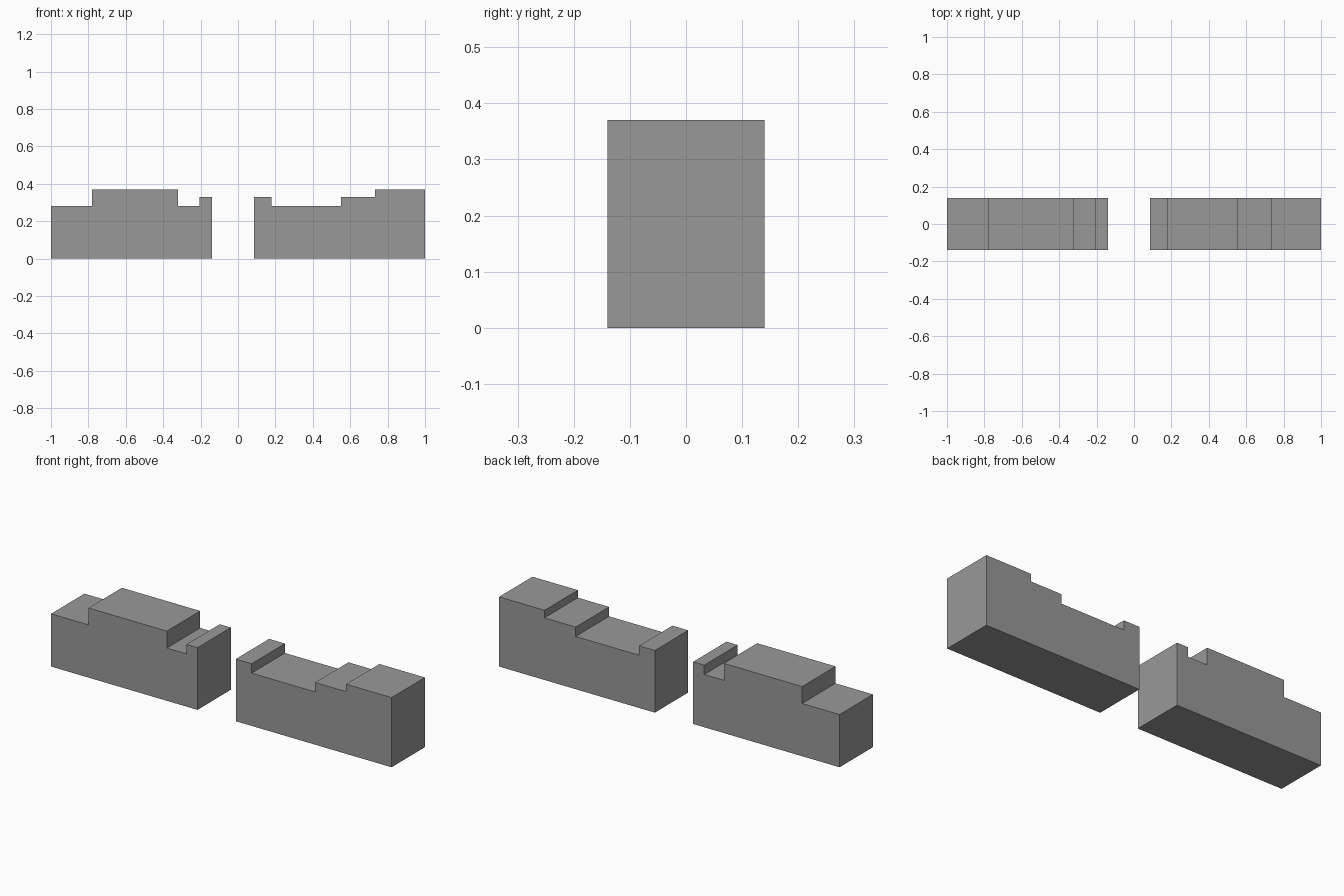
import bpy
import bmesh

cube = bpy.data.objects.get("Cube")
if cube:
    bpy.data.objects.remove(cube, do_unlink=True)

GREY = (0.318, 0.318, 0.318, 1.0)
HALF_DEPTH = 0.14
LOW, MID, HIGH = 0.28, 0.33, 0.37

grey = bpy.data.materials.new("plain_grey")
grey.use_nodes = True
grey.diffuse_color = GREY
grey.node_tree.nodes["Principled BSDF"].inputs["Base Color"].default_value = GREY


def stepped_block(name, start, steps):
    """Extrude a stepped side profile; steps are (end x, top height)."""
    outline = [(start, 0)]
    x = start
    for end, height in steps:
        outline += [(x, height), (end, height)]
        x = end
    outline.append((x, 0))

    bm = bmesh.new()
    face = bm.faces.new([bm.verts.new((px, -HALF_DEPTH, pz)) for px, pz in outline])
    swept = bmesh.ops.extrude_face_region(bm, geom=[face])["geom"]
    verts = [v for v in swept if isinstance(v, bmesh.types.BMVert)]
    bmesh.ops.translate(bm, verts=verts, vec=(0, 2 * HALF_DEPTH, 0))
    bmesh.ops.recalc_face_normals(bm, faces=bm.faces)

    mesh = bpy.data.meshes.new(name)
    bm.to_mesh(mesh)
    bm.free()
    mesh.materials.append(grey)
    bpy.context.collection.objects.link(bpy.data.objects.new(name, mesh))


# Right block: low end, raised middle, notch and inner lip
stepped_block("right_block", -1.0,
              [(-0.78, LOW), (-0.32, HIGH), (-0.205, LOW), (-0.14, MID)])

# Left block: inner lip, long recess, step and high end
stepped_block("left_block", 0.085,
              [(0.178, MID), (0.55, LOW), (0.733, MID), (1.0, HIGH)])
